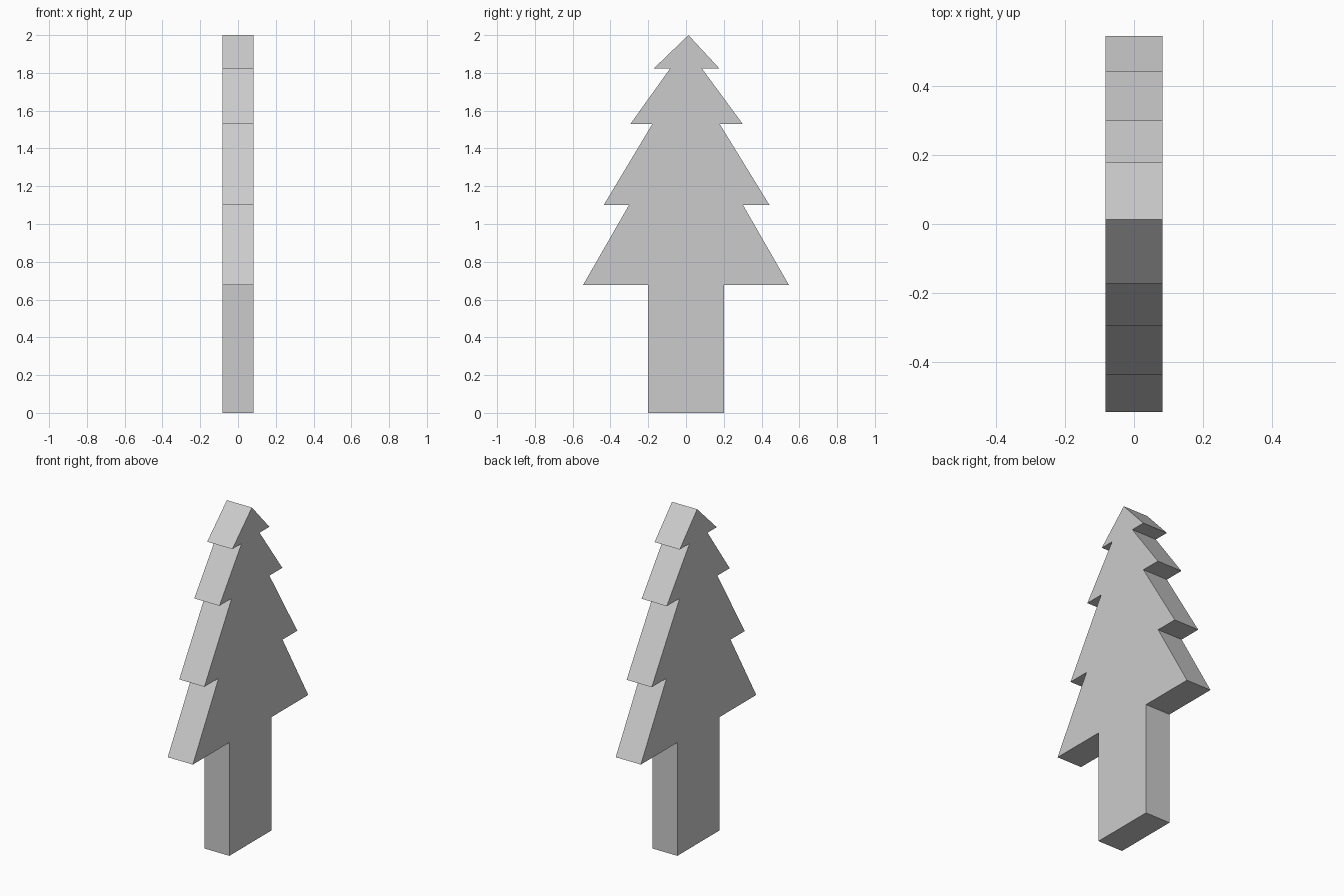
import bpy
import bmesh

if "Cube" in bpy.data.objects:
    bpy.data.objects.remove(bpy.data.objects["Cube"])

HALF_THICKNESS = 0.083
HEIGHT = 2.0
APEX_Y = 0.013
SHIFT = 0.003          # slight sideways lean of the branch tips
TRUNK_HALF = 0.20

# branch tiers from top to bottom: (tip half width, notch half width, height)
TIERS = [
    (0.175, 0.085, 1.822),
    (0.297, 0.178, 1.53),
    (0.439, 0.302, 1.10),
    (0.545, TRUNK_HALF, 0.677),
]


def side_outline(sign):
    """One edge of the silhouette, from the top tier down to the ground."""
    points = []
    for i, (tip, notch, z) in enumerate(TIERS):
        offset = SHIFT if i < len(TIERS) - 1 else 0.0
        points += [(sign * tip + offset, z), (sign * notch, z)]
    return points + [(sign * TRUNK_HALF, 0.0)]


# closed silhouette in the y-z plane
outline = [(APEX_Y, HEIGHT)] + side_outline(1) + side_outline(-1)[::-1]

# flat tree: silhouette face extruded through the thickness
bm = bmesh.new()
face = bm.faces.new([bm.verts.new((-HALF_THICKNESS, y, z)) for y, z in outline])
result = bmesh.ops.extrude_face_region(bm, geom=[face], use_keep_orig=True)
moved = [g for g in result["geom"] if isinstance(g, bmesh.types.BMVert)]
bmesh.ops.translate(bm, verts=moved, vec=(2 * HALF_THICKNESS, 0, 0))
bmesh.ops.recalc_face_normals(bm, faces=bm.faces)

mesh = bpy.data.meshes.new("flat_tree")
bm.to_mesh(mesh)
bm.free()
bpy.context.collection.objects.link(bpy.data.objects.new("flat_tree", mesh))
